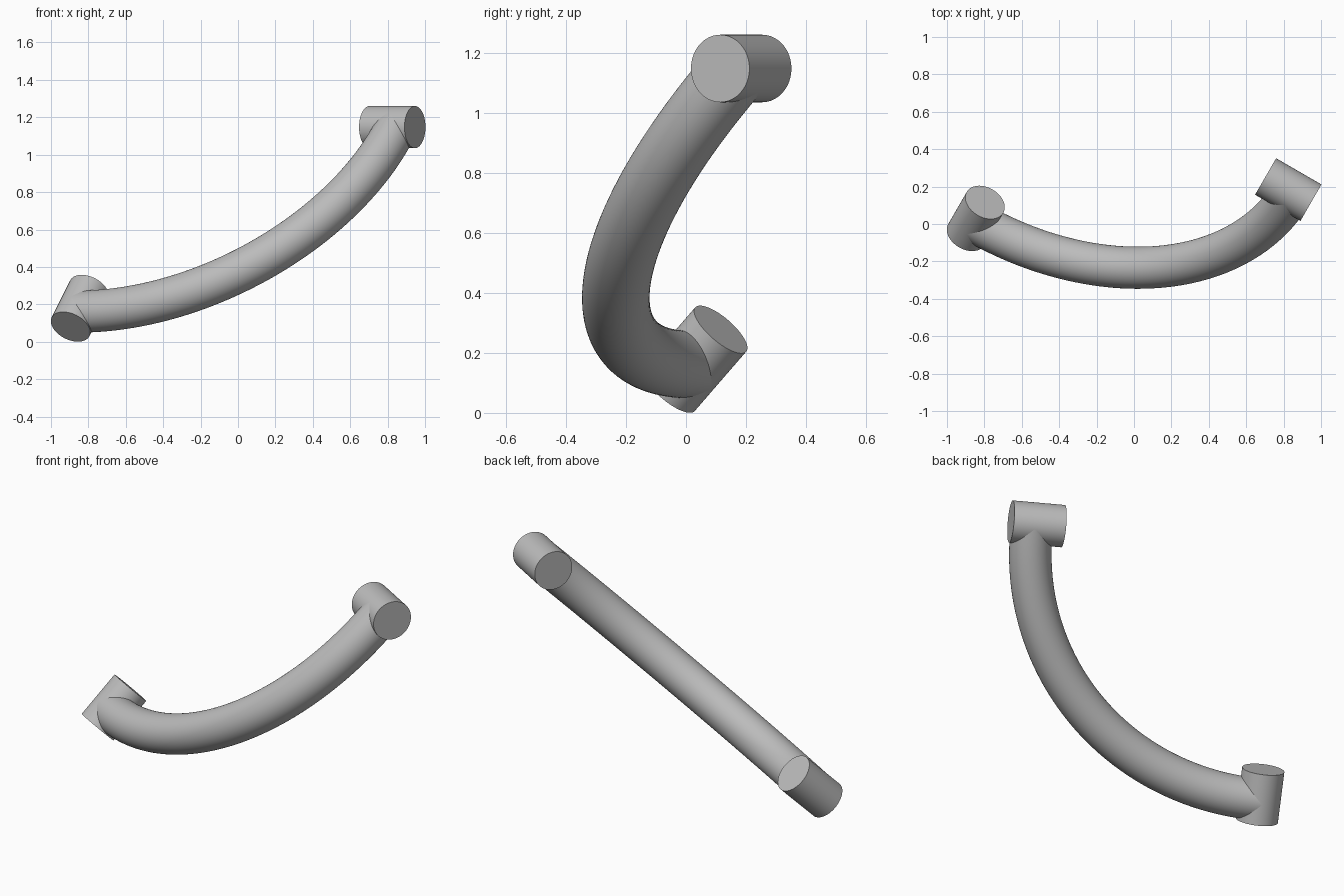
import bpy, bmesh, math
from mathutils import Vector, Matrix

cube = bpy.data.objects.get("Cube")
if cube:
    bpy.data.objects.remove(cube, do_unlink=True)

grey = bpy.data.materials.new("plain_grey")
grey.use_nodes = True
grey.diffuse_color = (0.5, 0.5, 0.5, 1)
grey.node_tree.nodes["Principled BSDF"].inputs["Base Color"].default_value = (0.5, 0.5, 0.5, 1)

# Tilted plane of the bend: two in-plane axes and its normal
U = Vector((math.cos(math.radians(30)), -0.5, 0))
V = Vector((math.sqrt(1 / 8), math.sqrt(3 / 8), math.sqrt(0.5)))
N = U.cross(V)
RADIUS, LENGTH, SPAN, BEND = 0.1125, 0.28, 1.37, 1.395
SIDES, STEPS = 64, 64
low_end = Vector((-0.846, 0.03, 0.179))
bend_centre = low_end + SPAN * V
high_end = bend_centre + SPAN * U


def sweep(name, stations):
    """Capped round tube through (centre, direction across the plane) stations."""
    bm = bmesh.new()
    rings = []
    for centre, across in stations:
        ring = []
        for i in range(SIDES):
            a = math.tau * i / SIDES
            ring.append(bm.verts.new(centre + RADIUS * (math.cos(a) * across + math.sin(a) * N)))
        rings.append(ring)
    for r, s in zip(rings, rings[1:]):
        for i in range(SIDES):
            j = (i + 1) % SIDES
            bm.faces.new((r[i], r[j], s[j], s[i]))
    bm.faces.new(rings[0])
    bm.faces.new(rings[-1])
    bmesh.ops.recalc_face_normals(bm, faces=bm.faces)
    mesh = bpy.data.meshes.new(name)
    bm.to_mesh(mesh)
    bm.free()
    mesh.materials.append(grey)
    obj = bpy.data.objects.new(name, mesh)
    bpy.context.collection.objects.link(obj)
    bpy.ops.object.select_all(action='DESELECT')
    obj.select_set(True)
    bpy.context.view_layer.objects.active = obj
    bpy.ops.object.shade_smooth_by_angle(angle=math.radians(35))
    return obj


# Quarter-circle tube
arc = []
for k in range(STEPS + 1):
    t = math.pi / 2 * k / STEPS
    out = math.sin(t) * U - math.cos(t) * V
    arc.append((bend_centre + BEND * out, out))
sweep("curved_tube", arc)

# Short crosswise cylinders at both ends
for name, centre, axis, across in (("lower_end_cylinder", low_end, V, U),
                                   ("upper_end_cylinder", high_end, U, V)):
    half = axis * LENGTH / 2
    sweep(name, [(centre - half, across), (centre + half, across)])
